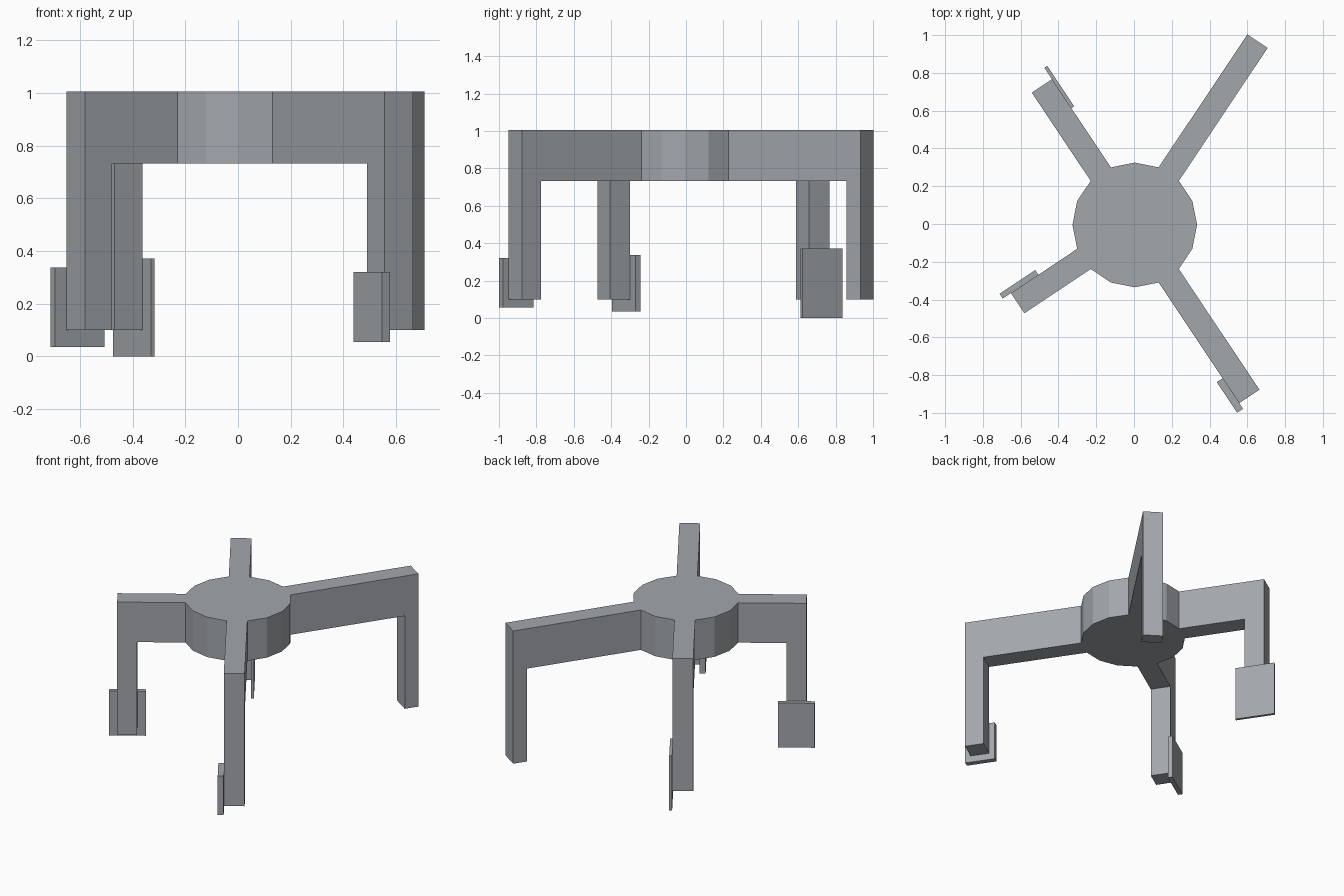
import bpy
import bmesh
from math import cos, sin, pi, radians
from mathutils import Vector

if "Cube" in bpy.data.objects:
    bpy.data.objects.remove(bpy.data.objects["Cube"])

CENTRE = Vector((0.004, -0.005, 0))
SIDES, RADIUS = 16, 0.33
TOP, UNDER, FOOT = 1.005, 0.733, 0.10
APOTHEM = RADIUS * cos(pi / SIDES)
HALF = RADIUS * sin(pi / SIDES)      # an arm is as wide as one hub side

# Dark, slightly bluish grey for every part
grey = bpy.data.materials.new("dark_grey")
grey.diffuse_color = (0.365, 0.385, 0.41, 1)
grey.use_nodes = True
grey.node_tree.nodes["Principled BSDF"].inputs["Base Color"].default_value = grey.diffuse_color


def prism(name, outline, offset):
    """Extrude a closed outline of 3D points along an offset vector."""
    bm = bmesh.new()
    face = bm.faces.new([bm.verts.new(p) for p in outline])
    new = bmesh.ops.extrude_face_region(bm, geom=[face], use_keep_orig=True)["geom"]
    bmesh.ops.translate(bm, vec=offset,
                        verts=[g for g in new if isinstance(g, bmesh.types.BMVert)])
    bmesh.ops.recalc_face_normals(bm, faces=bm.faces)
    mesh = bpy.data.meshes.new(name)
    bm.to_mesh(mesh)
    bm.free()
    mesh.materials.append(grey)
    ob = bpy.data.objects.new(name, mesh)
    bpy.context.collection.objects.link(ob)
    return ob


# Central sixteen-sided hub
ring = [CENTRE + Vector((RADIUS * cos(2 * pi * i / SIDES),
                         RADIUS * sin(2 * pi * i / SIDES), UNDER))
        for i in range(SIDES)]
prism("hub", ring, Vector((0, 0, TOP - UNDER)))

# name, angle, reach, leg depth, pad (start, end, thickness, bottom, top)
ARMS = [
    ("back_right", 56.25, 1.17, 0.09, None),
    ("front_right", -56.25, 1.092, 0.122, (0.933, 1.128, 0.037, 0.055, 0.32)),
    ("back_left", 123.75, 0.885, 0.13, (0.70, 0.958, 0.018, 0.0, 0.372)),
    ("front_left", 213.75, 0.746, 0.122, (0.571, 0.798, 0.03, 0.035, 0.338)),
]

for name, angle, reach, depth, pad in ARMS:
    a = radians(angle)
    along = Vector((cos(a), sin(a), 0))
    side = Vector((-sin(a), cos(a), 0))

    def at(dist, across, z):
        return CENTRE + along * dist + side * across + Vector((0, 0, z))

    # L-shaped arm and leg in one piece
    profile = [(APOTHEM, TOP), (reach, TOP), (reach, FOOT),
               (reach - depth, FOOT), (reach - depth, UNDER), (APOTHEM, UNDER)]
    prism(name + "_arm_and_leg", [at(d, -HALF, z) for d, z in profile],
          side * (2 * HALF))

    # Thin foot pad fixed to the side of the leg
    if pad:
        start, end, thick, low, high = pad
        box = [(start, low), (end, low), (end, high), (start, high)]
        prism(name + "_foot_pad", [at(d, -HALF, z) for d, z in box], side * -thick)
